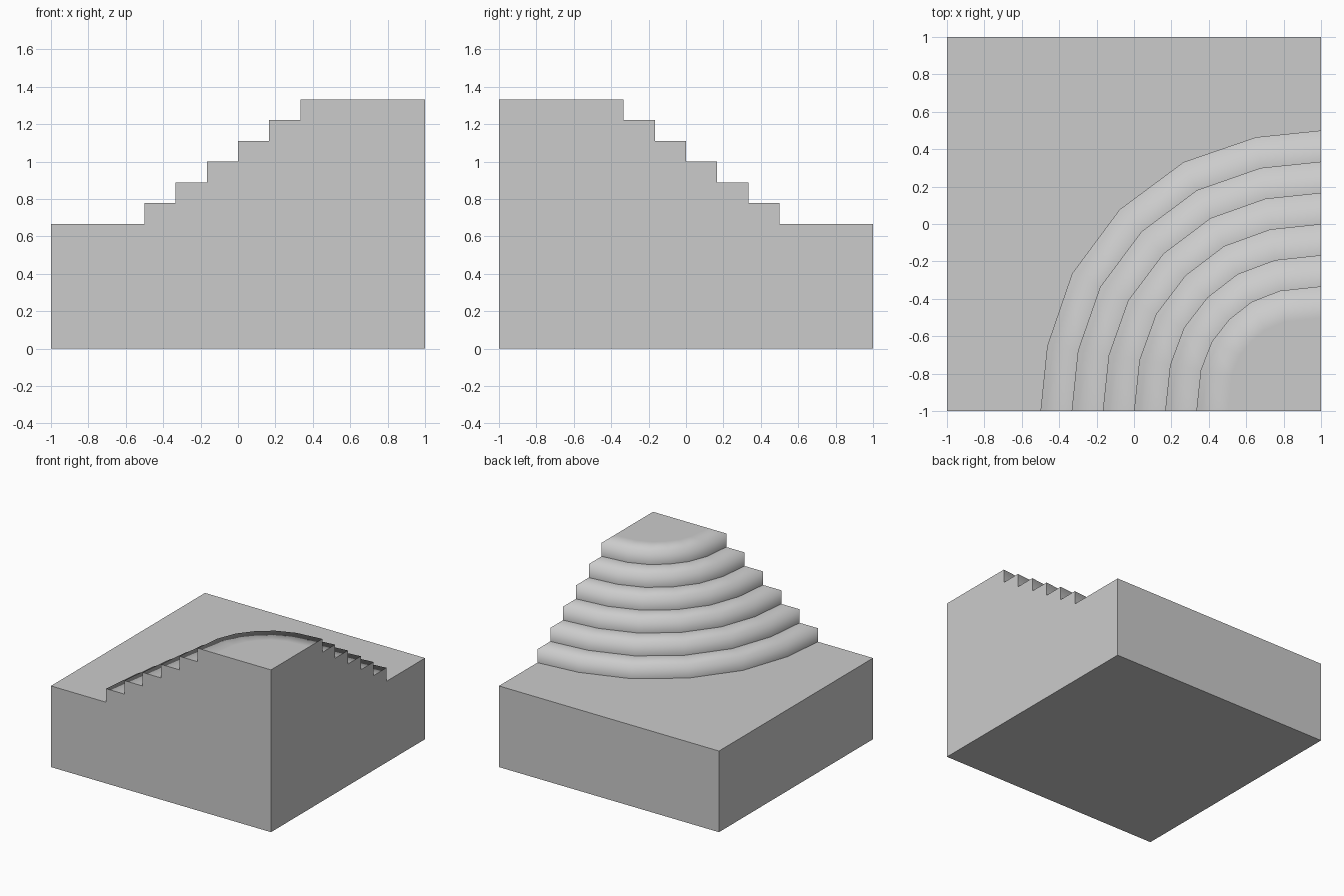
import bpy
import bmesh

if "Cube" in bpy.data.objects:
    bpy.data.objects.remove(bpy.data.objects["Cube"], do_unlink=True)

STEPS = 6
BASE = 2 / 3            # height of the lower floor
TOP = 4 / 3             # height of the upper landing
RISE = (TOP - BASE) / STEPS

grey = bpy.data.materials.new("plain_grey")
grey.use_nodes = True
grey.diffuse_color = (0.6, 0.6, 0.6, 1)
grey.node_tree.nodes["Principled BSDF"].inputs["Base Color"].default_value = (0.6, 0.6, 0.6, 1)


def build(name, polygons, smooth=False):
    """Make an object from polygons; shared corners are welded."""
    bm = bmesh.new()
    for points in polygons:
        face = bm.faces.new([bm.verts.new(p) for p in points])
        face.smooth = smooth
    bmesh.ops.remove_doubles(bm, verts=bm.verts, dist=0.0001)
    mesh = bpy.data.meshes.new(name)
    bm.to_mesh(mesh)
    bm.free()
    mesh.materials.append(grey)
    obj = bpy.data.objects.new(name, mesh)
    bpy.context.scene.collection.objects.link(obj)
    return obj


def quarter(half):
    """Mirror half of a quarter arc across its diagonal."""
    return half + [(b, a) for a, b in reversed(half[:-1])]


# Widest and narrowest step edges, measured from the tall corner
OUTER = quarter([(0, 1.5), (0.348, 1.464), (0.735, 1.331), (1.077, 1.077)])
INNER = quarter([(0, 2 / 3), (0.22, 0.643), (0.373, 0.583), (0.49, 0.49)])


def ring(k, z):
    """Edge of step k at height z, from the right wall to the front wall."""
    t = k / (STEPS - 1)
    return [(1 - a - (c - a) * t, -1 + b + (d - b) * t, z)
            for (a, b), (c, d) in zip(OUTER, INNER)]


def strip(first, second):
    return [(first[i], first[i + 1], second[i + 1], second[i])
            for i in range(len(first) - 1)]


# Curved steps: a riser and a tread, softly shaded over the rim
for k in range(STEPS):
    low, high = BASE + k * RISE, BASE + (k + 1) * RISE
    rim = ring(k, high)
    build(f"step_{k + 1}", strip(ring(k, low), rim) + strip(rim, ring(k + 1, high)), True)

# Flat landing inside the top step
build("landing", [ring(STEPS, TOP) + [(1, -1, TOP)]])

# Lower floor around the foot of the steps
build("floor", [[(-1, -1, BASE)] + ring(0, BASE)[::-1] + [(1, 1, BASE), (-1, 1, BASE)]])

# Stepped front and right walls share one profile
front = [(-1, -1, 0), (1, -1, 0), (1, -1, TOP)]
for k in reversed(range(STEPS)):
    x = ring(k, 0)[-1][0]
    front += [(x, -1, BASE + (k + 1) * RISE), (x, -1, BASE + k * RISE)]
front.append((-1, -1, BASE))
build("front_wall", [front])
build("right_wall", [[(1, -x, z) for x, y, z in reversed(front)]])

# Plain walls and underside
build("back_wall", [[(1, 1, 0), (-1, 1, 0), (-1, 1, BASE), (1, 1, BASE)]])
build("left_wall", [[(-1, 1, 0), (-1, -1, 0), (-1, -1, BASE), (-1, 1, BASE)]])
build("underside", [[(-1, -1, 0), (-1, 1, 0), (1, 1, 0), (1, -1, 0)]])
